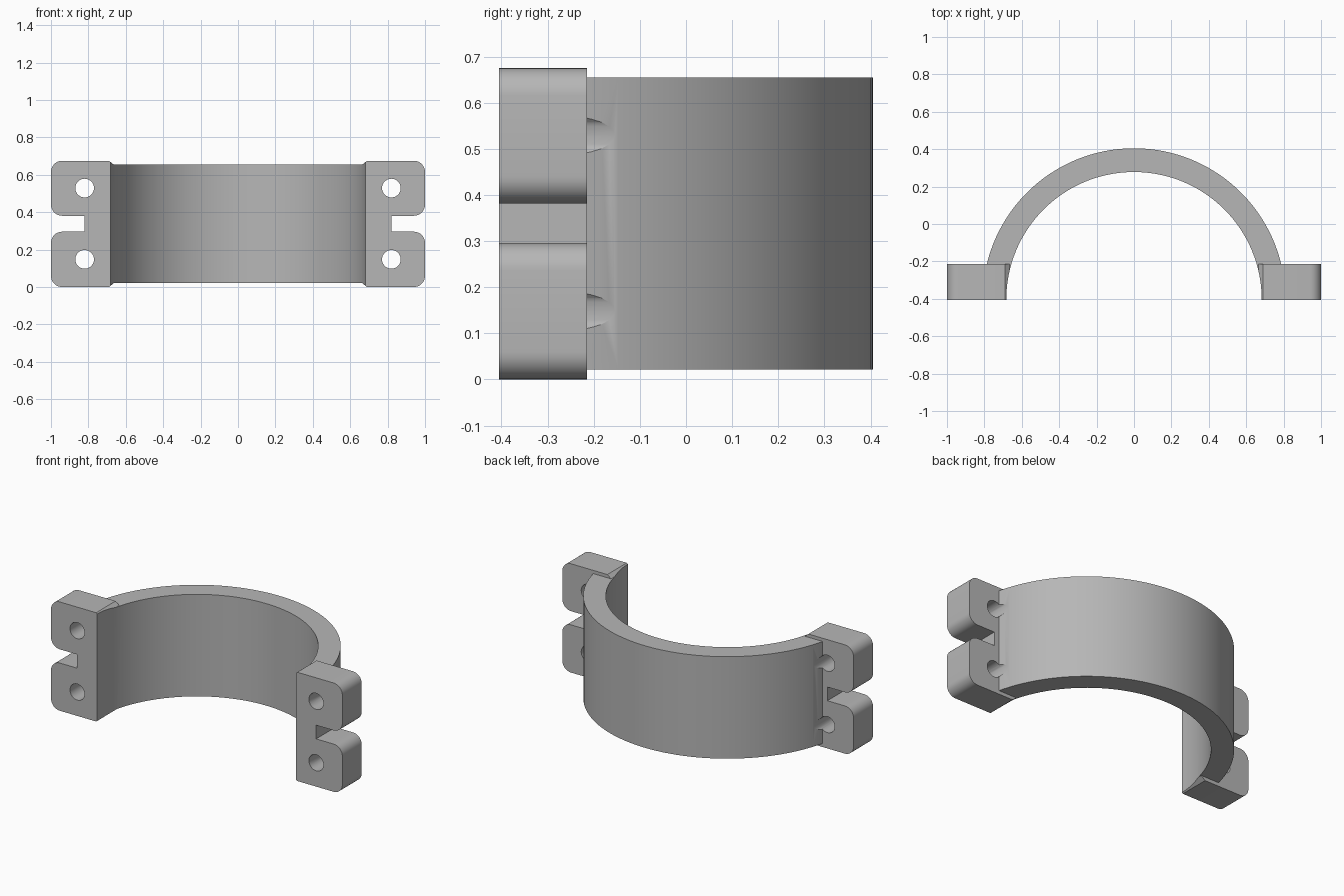
import bpy, bmesh
from math import sin, cos, pi, radians
from mathutils import Matrix

cube = bpy.data.objects.get("Cube")
if cube:
    bpy.data.objects.remove(cube, do_unlink=True)

CY = -0.405              # centre line of the bore, also the mating plane
R_OUT, R_IN = 0.81, 0.683
HEIGHT = 0.675
BACK = -0.215            # rear face of the lugs

grey = bpy.data.materials.new("plain grey")
grey.use_nodes = True
colour = (0.47, 0.47, 0.47, 1)
grey.diffuse_color = colour
grey.node_tree.nodes["Principled BSDF"].inputs["Base Color"].default_value = colour


def prism(name, points, direction):
    """Extrude a closed outline of 3D points along a direction."""
    bm = bmesh.new()
    face = bm.faces.new([bm.verts.new(p) for p in points])
    new = bmesh.ops.extrude_face_region(bm, geom=[face])["geom"]
    bmesh.ops.translate(bm, vec=direction,
                        verts=[v for v in new if isinstance(v, bmesh.types.BMVert)])
    bmesh.ops.recalc_face_normals(bm, faces=bm.faces)
    mesh = bpy.data.meshes.new(name)
    bm.to_mesh(mesh)
    bm.free()
    mesh.materials.append(grey)
    obj = bpy.data.objects.new(name, mesh)
    bpy.context.collection.objects.link(obj)
    return obj


def arc(cx, cy, r, start, end, steps):
    angles = [radians(start + (end - start) * i / steps) for i in range(steps + 1)]
    return [(cx + r * cos(a), cy + r * sin(a)) for a in angles]


def combine(target, tool, operation):
    """Apply a boolean and discard the tool."""
    tool.hide_render = True
    mod = target.modifiers.new(operation.lower(), 'BOOLEAN')
    mod.object, mod.operation, mod.solver = tool, operation, 'EXACT'
    bpy.context.view_layer.update()
    graph = bpy.context.evaluated_depsgraph_get()
    mesh = bpy.data.meshes.new_from_object(target.evaluated_get(graph))
    target.modifiers.clear()
    target.data = mesh
    bpy.data.objects.remove(tool, do_unlink=True)


# Band: solid half disc, bored out further down
band = [(x, y, 0.022) for x, y in arc(0, CY, R_OUT, 10, 170, 56)]
clamp = prism("half_clamp", band, (0, 0, 0.633))

# Lug outline: rounded outer corners, open slot, chamfered inner edge
r = 0.06
low, high, slot_x = 0.296, 0.381, 0.82
lug = [(0.64, 0.04), (0.69, 0)]
lug += arc(1 - r, r, r, -90, 0, 8) + arc(1 - r, low - r, r, 0, 90, 8)
lug += [(slot_x, low), (slot_x, high)]
lug += arc(1 - r, high + r, r, -90, 0, 8) + arc(1 - r, HEIGHT - r, r, 0, 90, 8)
lug += [(0.69, HEIGHT), (0.64, HEIGHT - 0.04)]

for side in (-1, 1):
    part = prism("lug", [(side * x, CY, z) for x, z in lug], (0, BACK - CY, 0))
    combine(clamp, part, 'UNION')

# Bore
bore = [(x, y, -0.1) for x, y in arc(0, CY, R_IN, 0, 360, 128)[:-1]]
combine(clamp, prism("bore_cutter", bore, (0, 0, 1)), 'DIFFERENCE')

# Bolt holes, which also graze the outside of the band
for side in (-1, 1):
    for z in (0.148, 0.529):
        hole = [(x, CY - 0.1, h) for x, h in arc(side * 0.82, z, 0.05, 0, 360, 32)[:-1]]
        combine(clamp, prism("hole_cutter", hole, (0, 0.5, 0)), 'DIFFERENCE')

bpy.ops.object.select_all(action='DESELECT')
clamp.select_set(True)
bpy.context.view_layer.objects.active = clamp
bpy.ops.object.shade_smooth_by_angle(angle=radians(30))
